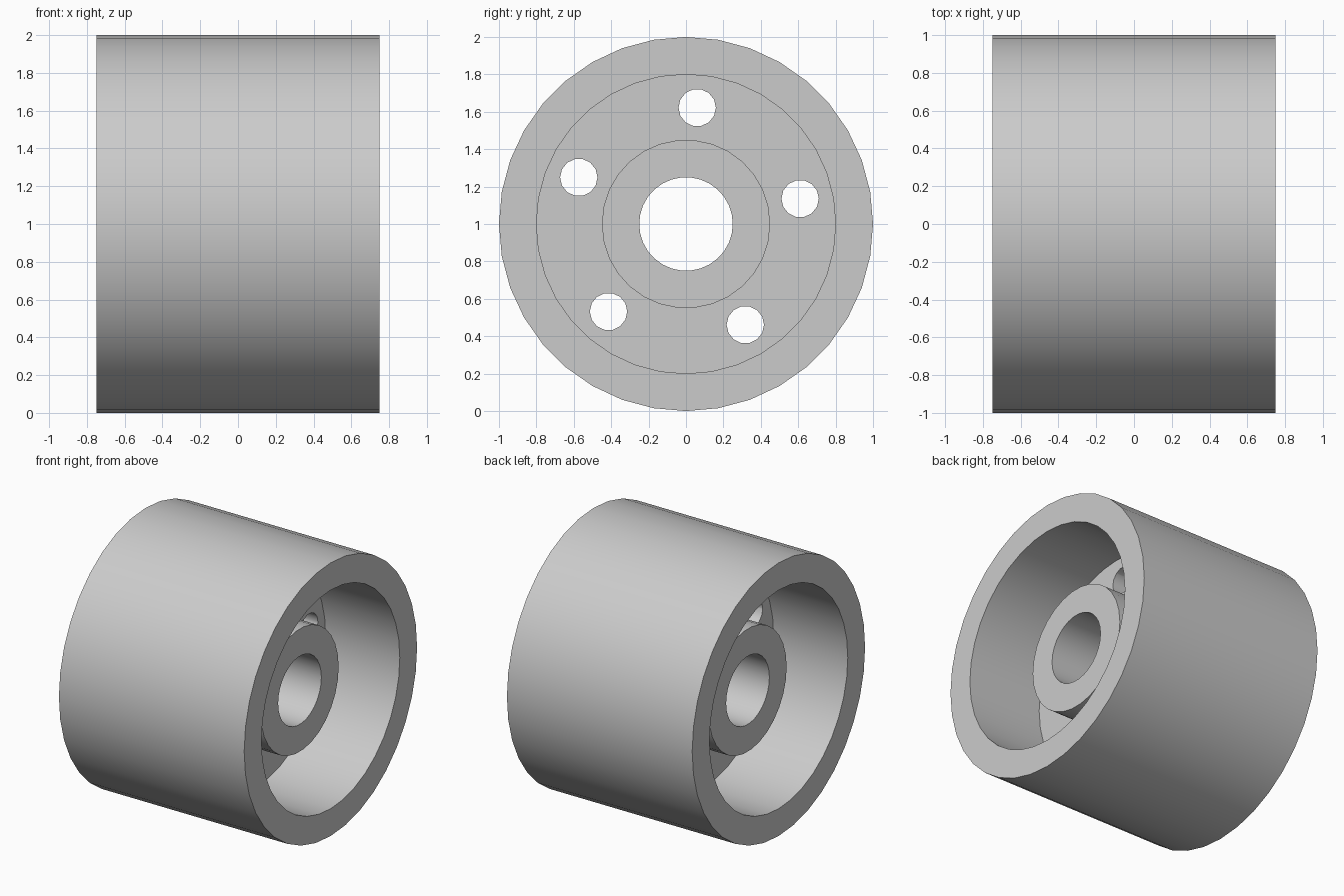
import bpy
import bmesh
import math
from mathutils import Matrix, Vector

cube = bpy.data.objects.get("Cube")
if cube:
    bpy.data.objects.remove(cube, do_unlink=True)

AXLE_HEIGHT = 1.0

# Plain grey material
grey = bpy.data.materials.new("plain_grey")
grey.use_nodes = True
GREY = (0.6, 0.6, 0.6, 1.0)
grey.diffuse_color = GREY
grey.node_tree.nodes["Principled BSDF"].inputs["Base Color"].default_value = GREY


def make_object(name, bm):
    bmesh.ops.recalc_face_normals(bm, faces=bm.faces)
    mesh = bpy.data.meshes.new(name)
    bm.to_mesh(mesh)
    bm.free()
    mesh.materials.append(grey)
    obj = bpy.data.objects.new(name, mesh)
    obj.location.z = AXLE_HEIGHT
    bpy.context.collection.objects.link(obj)
    return obj


def select_only(obj):
    bpy.ops.object.select_all(action='DESELECT')
    obj.select_set(True)
    bpy.context.view_layer.objects.active = obj


def tube(name, outer, inner, half_width, sides):
    """Revolve a rectangular section around the x axis."""
    section = [(-half_width, outer), (half_width, outer),
               (half_width, inner), (-half_width, inner)]
    bm = bmesh.new()
    rings = []
    for i in range(sides):
        a = math.tau * i / sides
        rings.append([bm.verts.new((x, r * math.cos(a), r * math.sin(a)))
                      for x, r in section])
    for i in range(sides):
        here, back = rings[i], rings[i - 1]
        for j in range(len(section)):
            bm.faces.new((back[j - 1], back[j], here[j], here[j - 1]))
    return make_object(name, bm)


# Wide outer rim and the shorter hub with its bore
rim = tube("rim", 1.0, 0.8, 0.75, 36)
hub = tube("hub", 0.45, 0.25, 0.5, 30)

# Web plate joining hub and rim, its edges sunk into both
web = tube("web", 0.82, 0.42, 0.15, 36)

# Five round holes through the web
bm = bmesh.new()
for k in range(5):
    a = math.radians(12.5 + 72 * k)
    centre = Vector((0, math.cos(a), math.sin(a))) * 0.625
    bmesh.ops.create_cone(
        bm, cap_ends=True, segments=14, radius1=0.1, radius2=0.1, depth=0.6,
        matrix=Matrix.Translation(centre) @ Matrix.Rotation(math.pi / 2, 4, 'Y'))
cutter = make_object("hole_cutter", bm)
cutter.hide_render = True

cut = web.modifiers.new("holes", 'BOOLEAN')
cut.operation = 'DIFFERENCE'
cut.solver = 'EXACT'
cut.object = cutter
select_only(web)
bpy.ops.object.modifier_apply(modifier=cut.name)
bpy.data.objects.remove(cutter, do_unlink=True)

for part in (rim, hub, web):
    select_only(part)
    bpy.ops.object.shade_smooth_by_angle(angle=math.radians(40))
